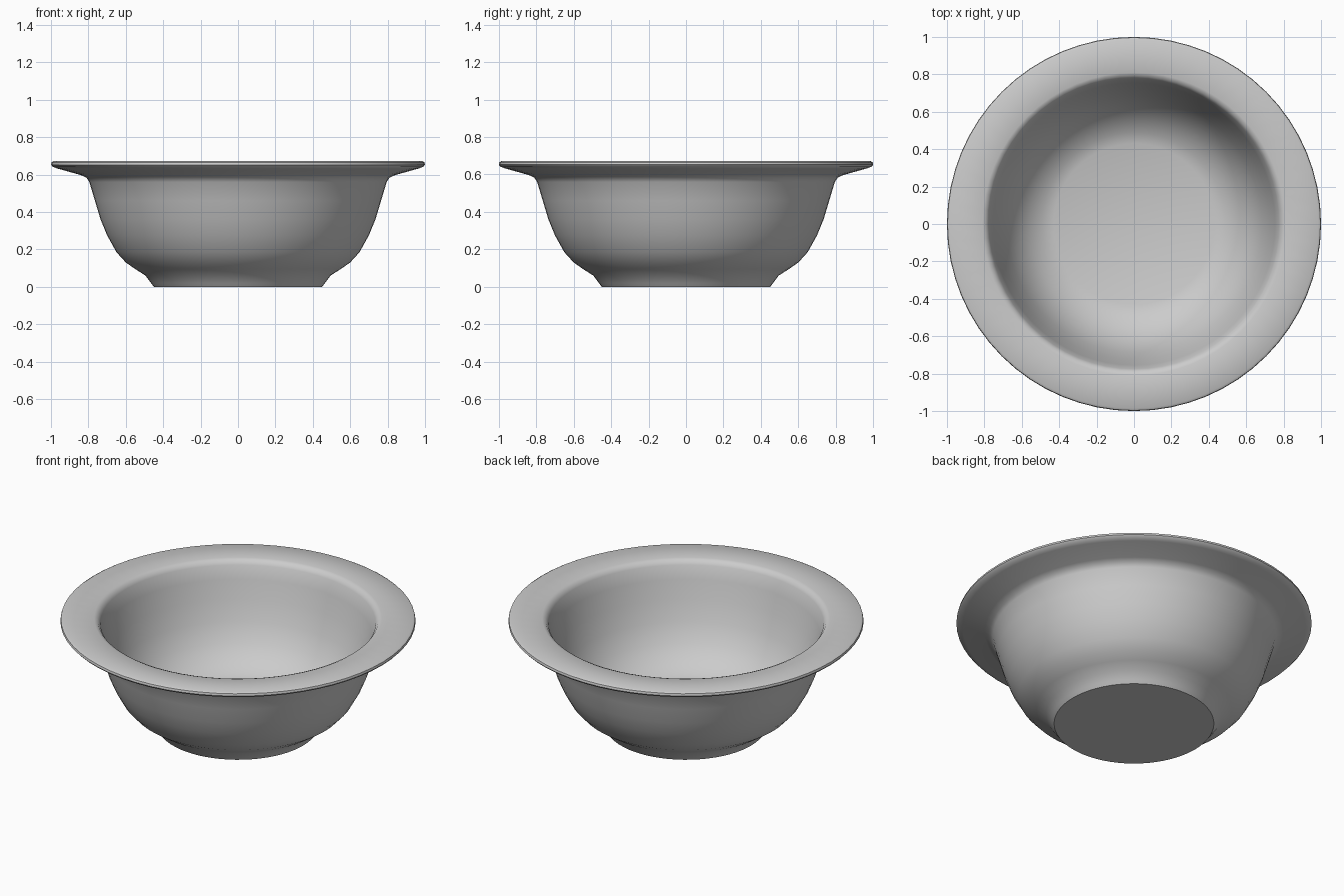
import bpy
import bmesh
import math

cube = bpy.data.objects.get("Cube")
if cube:
    bpy.data.objects.remove(cube, do_unlink=True)

SIDES = 64

# Plain grey glaze
grey = bpy.data.materials.new("grey_glaze")
grey.use_nodes = True
colour = (0.6, 0.6, 0.6, 1.0)
grey.diffuse_color = colour
grey.node_tree.nodes["Principled BSDF"].inputs["Base Color"].default_value = colour

# Cross-section: underside, foot, outer wall, rim, inner wall, floor
profile = [
    (0, 0), (0.45, 0), (0.465, 0.02), (0.495, 0.06),
    (0.55, 0.095), (0.6, 0.13), (0.65, 0.185), (0.7, 0.275),
    (0.735, 0.36), (0.765, 0.46), (0.795, 0.56), (0.81, 0.583), (0.84, 0.597),
    (0.965, 0.632), (0.99, 0.641), (1.0, 0.652), (0.997, 0.665), (0.985, 0.672),
    (0.81, 0.67), (0.79, 0.662), (0.775, 0.64), (0.755, 0.56), (0.725, 0.45),
    (0.685, 0.33), (0.63, 0.22), (0.56, 0.145), (0.49, 0.1), (0.43, 0.08), (0, 0.08),
]


def lathe(name, points, material):
    """Spin a cross-section around the z axis into a closed smooth solid."""
    bm = bmesh.new()
    verts = [bm.verts.new((r, 0, z)) for r, z in points]
    edges = [bm.edges.new(pair) for pair in zip(verts, verts[1:])]
    bmesh.ops.spin(bm, geom=verts + edges, cent=(0, 0, 0), axis=(0, 0, 1),
                   angle=2 * math.pi, steps=SIDES, use_duplicate=False)
    bmesh.ops.remove_doubles(bm, verts=bm.verts, dist=0.0005)
    bmesh.ops.recalc_face_normals(bm, faces=bm.faces)
    mesh = bpy.data.meshes.new(name)
    bm.to_mesh(mesh)
    bm.free()
    mesh.materials.append(material)
    obj = bpy.data.objects.new(name, mesh)
    bpy.context.collection.objects.link(obj)
    bpy.context.view_layer.objects.active = obj
    obj.select_set(True)
    bpy.ops.object.shade_smooth_by_angle(angle=math.radians(40))
    obj.select_set(False)
    return obj


lathe("bowl", profile, grey)
